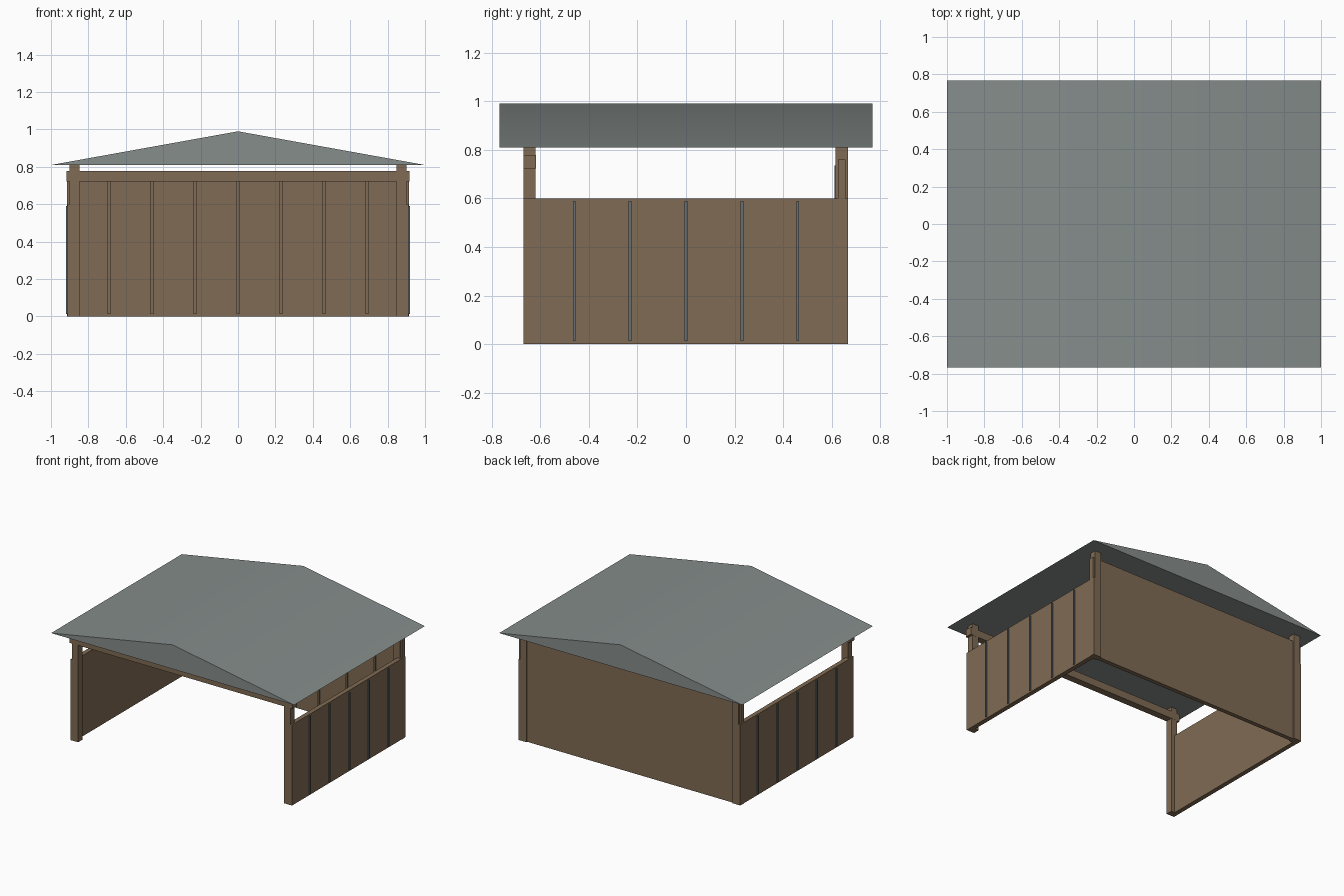
import bpy
import bmesh

if "Cube" in bpy.data.objects:
    bpy.data.objects.remove(bpy.data.objects["Cube"])


def material(name, color):
    m = bpy.data.materials.new(name)
    m.diffuse_color = (*color, 1)
    m.use_nodes = True
    m.node_tree.nodes["Principled BSDF"].inputs["Base Color"].default_value = m.diffuse_color
    return m


WOOD = material("brown wood", (0.216, 0.147, 0.087))
ROOF = material("grey roofing", (0.235, 0.266, 0.258))
STEEL = material("blue grey batten", (0.13, 0.16, 0.18))


def finish(name, bm, mat):
    bmesh.ops.recalc_face_normals(bm, faces=bm.faces)
    mesh = bpy.data.meshes.new(name)
    bm.to_mesh(mesh)
    bm.free()
    mesh.materials.append(mat)
    obj = bpy.data.objects.new(name, mesh)
    bpy.context.collection.objects.link(obj)
    return obj


def box(name, x, y, z, mat=WOOD):
    """Box from (min, max) ranges on each axis."""
    bm = bmesh.new()
    bmesh.ops.create_cube(bm, size=1)
    for v in bm.verts:
        v.co = [r[0] if c < 0 else r[1] for c, r in zip(v.co, (x, y, z))]
    return finish(name, bm, mat)


def sided(s, a, b):
    return tuple(sorted((s * a, s * b)))


# Shallow gable roof, a closed triangular prism
bm = bmesh.new()
profile = [bm.verts.new((x, -0.768, z)) for x, z in ((-1, 0.81), (1, 0.81), (0, 0.99))]
face = bm.faces.new(profile)
ext = bmesh.ops.extrude_face_region(bm, geom=[face], use_keep_orig=True)
for v in ext["geom"]:
    if isinstance(v, bmesh.types.BMVert):
        v.co.y = 0.768
roof = finish("roof", bm, ROOF)
bpy.context.view_layer.objects.active = roof
roof.select_set(True)
bpy.ops.object.shade_smooth_by_angle()

for s, side in ((-1, "left"), (1, "right")):
    # Corner posts
    box(f"front_post_{side}", sided(s, 0.848, 0.9), (-0.668, -0.619), (0, 0.811))
    box(f"back_post_{side}", sided(s, 0.848, 0.9), (0.616, 0.666), (0, 0.811))
    # Low side wall with thin outer battens
    box(f"side_wall_{side}", sided(s, 0.878, 0.912), (-0.668, 0.666), (0, 0.6))
    for i in range(-2, 3):
        y = i * 0.23
        box(f"side_batten_{side}_{i + 3}", sided(s, 0.911, 0.92),
            (y - 0.006, y + 0.006), (0.012, 0.59), STEEL)

# Back wall with inner battens
box("back_wall", (-0.914, 0.914), (0.625, 0.657), (0, 0.76))
for i in range(-3, 4):
    x = i * 0.23
    box(f"back_batten_{i + 4}", (x - 0.008, x + 0.008), (0.611, 0.626), (0.012, 0.735))

# Front beam across the open side
box("front_beam", (-0.918, 0.918), (-0.67, -0.618), (0.722, 0.778))
